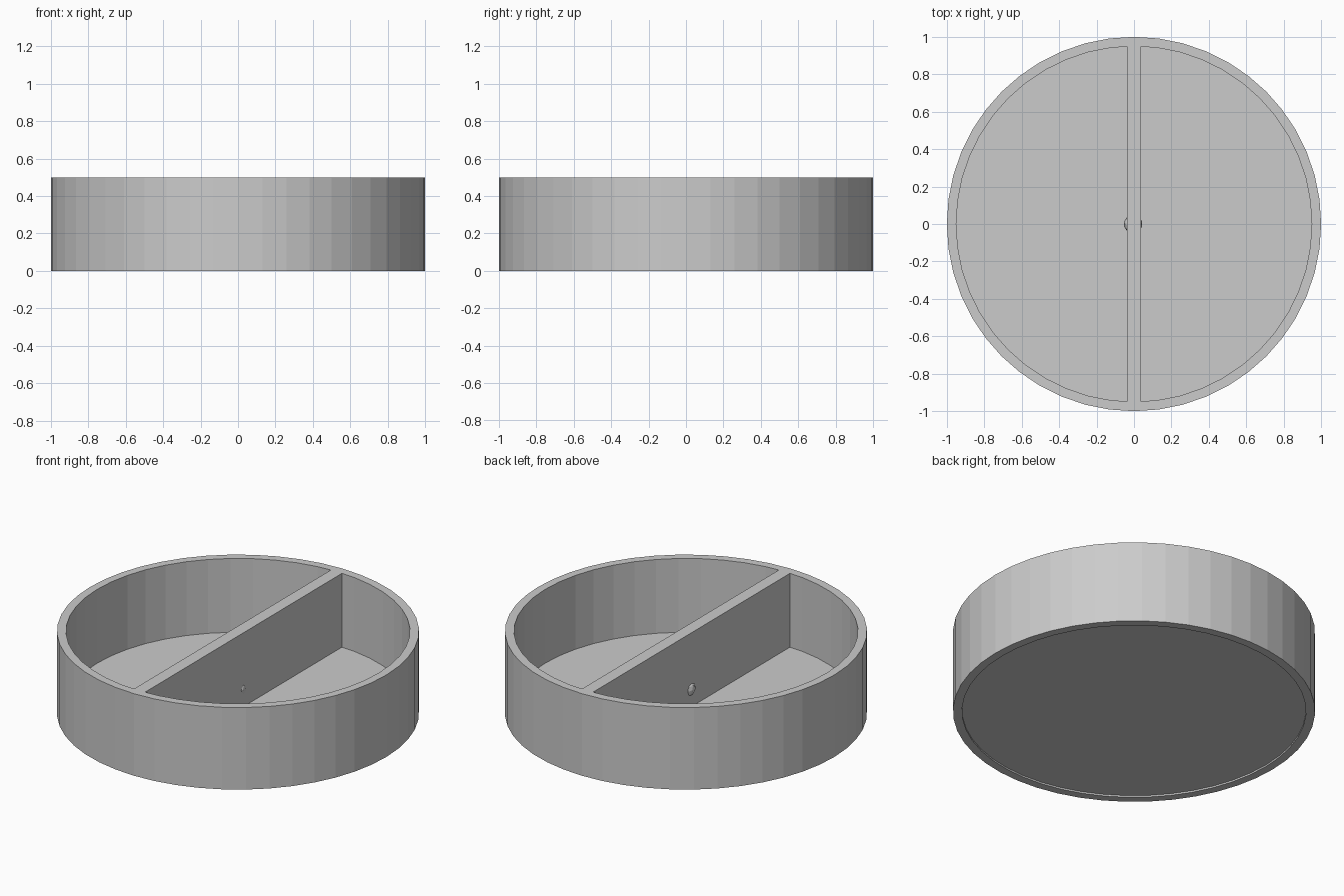
import bpy, bmesh, math

if "Cube" in bpy.data.objects:
    bpy.data.objects.remove(bpy.data.objects["Cube"])

SIDES = 48


def new_object(name, bm):
    bmesh.ops.recalc_face_normals(bm, faces=bm.faces)
    mesh = bpy.data.meshes.new(name)
    bm.to_mesh(mesh)
    bm.free()
    obj = bpy.data.objects.new(name, mesh)
    bpy.context.collection.objects.link(obj)
    return obj


def lathe(name, profile):
    """Revolve a closed (radius, z) profile about the z axis."""
    bm = bmesh.new()
    rings = []
    for i in range(SIDES):
        a = 2 * math.pi * i / SIDES
        rings.append([bm.verts.new((r * math.cos(a), r * math.sin(a), z))
                      for r, z in profile])
    n = len(profile)
    for i in range(SIDES):
        a, b = rings[i], rings[(i + 1) % SIDES]
        for j in range(n):
            k = (j + 1) % n
            bm.faces.new((a[j], b[j], b[k], a[k]))
    return new_object(name, bm)


# Round outer wall
lathe("outer_wall", [(1.0, 0.0), (1.0, 0.5), (0.95, 0.5), (0.95, 0.0)])

# Floor disc, slightly recessed from underneath
bm = bmesh.new()
bmesh.ops.create_cone(bm, cap_ends=True, segments=SIDES,
                      radius1=0.95, radius2=0.95, depth=0.04)
bmesh.ops.translate(bm, verts=bm.verts, vec=(0, 0, 0.03))
new_object("floor", bm)

# Upright divider across the middle
bm = bmesh.new()
bmesh.ops.create_cube(bm, size=1)
bmesh.ops.scale(bm, verts=bm.verts, vec=(0.075, 1.91, 0.46))
bmesh.ops.translate(bm, verts=bm.verts, vec=(0, 0, 0.27))
new_object("divider", bm)

# Small faceted bead showing through both sides of the divider
bm = bmesh.new()
bmesh.ops.create_icosphere(bm, subdivisions=2, radius=0.05)
bmesh.ops.translate(bm, verts=bm.verts, vec=(-0.005, 0, 0.155))
new_object("center_bead", bm)
